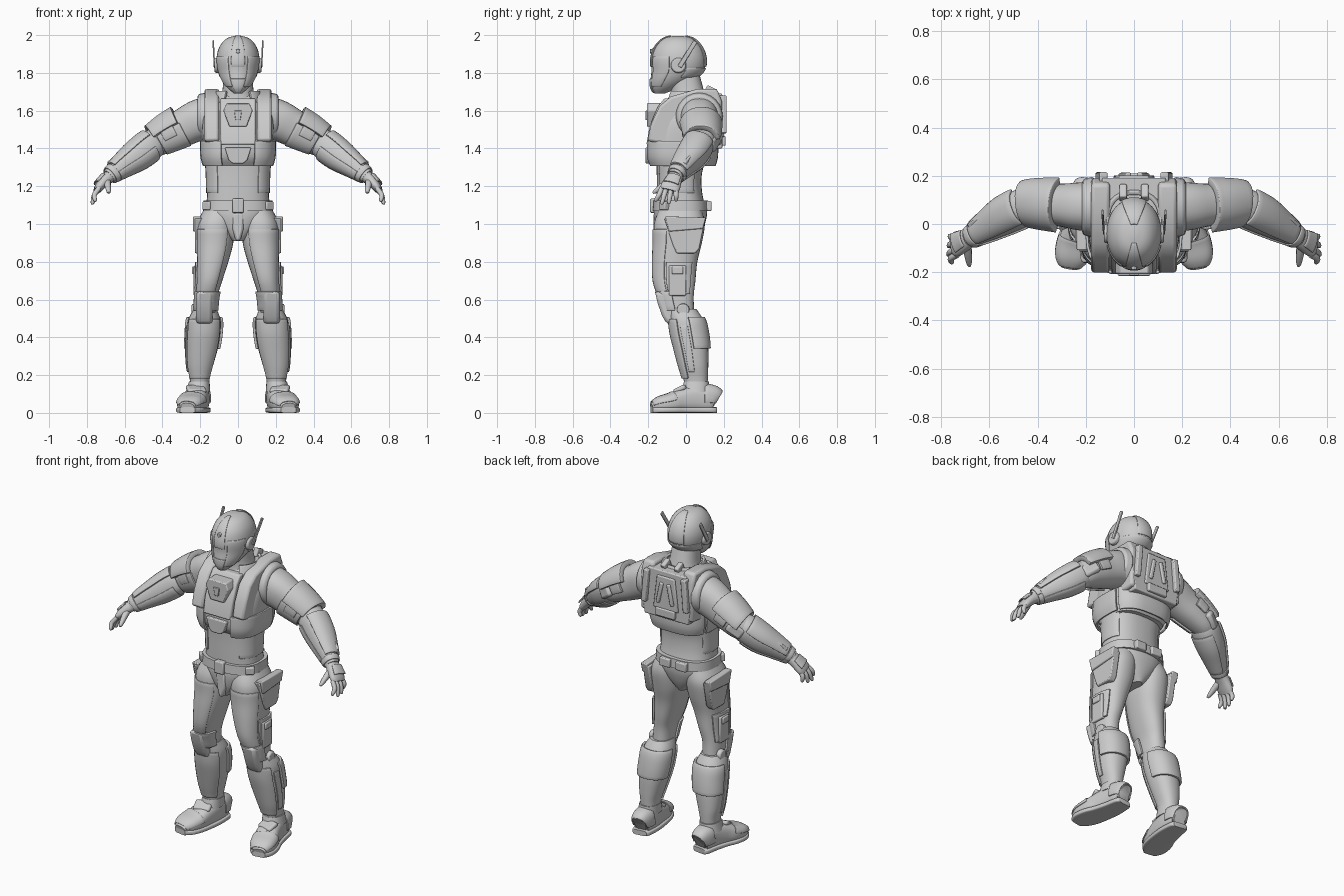
import bpy, bmesh, math
from mathutils import Vector, Matrix

cube = bpy.data.objects.get("Cube")
if cube:
    bpy.data.objects.remove(cube)

grey = bpy.data.materials.new("armour grey")
grey.use_nodes = True
COLOUR = (0.6, 0.6, 0.6, 1)
grey.diffuse_color = COLOUR
grey.node_tree.nodes["Principled BSDF"].inputs["Base Color"].default_value = COLOUR
X, Y, Z = Vector((1, 0, 0)), Vector((0, 1, 0)), Vector((0, 0, 1))


def finish(name, bm, mirror=False, bevel=0, thick=0):
    """Turn a bmesh into a shaded object with its modifiers."""
    mesh = bpy.data.meshes.new(name)
    bm.to_mesh(mesh)
    bm.free()
    mesh.materials.append(grey)
    ob = bpy.data.objects.new(name, mesh)
    bpy.context.collection.objects.link(ob)
    if thick:
        mod = ob.modifiers.new("thickness", "SOLIDIFY")
        mod.thickness, mod.offset = thick, 1
    if bevel:
        mod = ob.modifiers.new("bevel", "BEVEL")
        mod.width, mod.segments, mod.limit_method = bevel, 2, "ANGLE"
    if mirror:
        mod = ob.modifiers.new("mirror", "MIRROR")
        mod.use_mirror_merge = False
    bpy.ops.object.select_all(action="DESELECT")
    ob.select_set(True)
    bpy.context.view_layer.objects.active = ob
    bpy.ops.object.shade_smooth_by_angle(angle=math.radians(35))
    return ob


def spline(rows, t):
    """Smoothly sample rows of (x, y, z, radius, radius)."""
    i = min(int(t), len(rows) - 2)
    f = t - i
    a, b, c, d = (rows[max(0, min(len(rows) - 1, i + k))] for k in (-1, 0, 1, 2))
    return [q + f / 2 * (r - p + f * (2*p - 5*q + 4*r - s + f * (3*(q - r) + s - p)))
            for p, q, r, s in zip(a, b, c, d)]


def loft(name, rows, ref=X, along=Z, power=2.3, arc=None, span=None, thick=0.01,
         mirror=False, sides=32, grow=0):
    """Skin rounded rings; an arc makes an open plate that hugs the same form."""
    lo, hi = span or (0, len(rows) - 1)
    steps = max(2, round((hi - lo) * 4))
    start, end = arc or (0, 360)
    count = sides if not arc else max(6, round((end - start) / 360 * sides))
    bm, rings = bmesh.new(), []
    for s in range(steps + 1):
        t = lo + (hi - lo) * s / steps
        row = spline(rows, t)
        if along:
            tan = along
        else:
            top = len(rows) - 1
            tan = (Vector(spline(rows, min(top, t + .2))[:3])
                   - Vector(spline(rows, max(0, t - .2))[:3])).normalized()
        u = (ref - tan * ref.dot(tan)).normalized()
        v = tan.cross(u)
        ring = []
        for k in range(count + (1 if arc else 0)):
            a = math.radians(start + (end - start) * k / count)
            c, d = math.cos(a), math.sin(a)
            p = u * math.copysign(abs(c) ** (2 / power), c) * (row[3] + grow)
            p += v * math.copysign(abs(d) ** (2 / power), d) * (row[4] + grow)
            ring.append(bm.verts.new(Vector(row[:3]) + p))
        rings.append(ring)
    for r0, r1 in zip(rings, rings[1:]):
        for k in range(count):
            j = (k + 1) % len(r0)
            bm.faces.new((r0[k], r0[j], r1[j], r1[k]))
    if not arc:
        bm.faces.new(rings[0][::-1])
        bm.faces.new(rings[-1])
    return finish(name, bm, mirror, bevel=0.003 if arc else 0, thick=thick if arc else 0)


def prism(name, pts, lo, hi, axis="x", mirror=False, bevel=0.006):
    """Extrude a flat profile: (y, z) points along x, or (x, z) points along y."""
    bm = bmesh.new()
    place = (lambda a, b, w: (w, a, b)) if axis == "x" else (lambda a, b, w: (a, w, b))
    ends = [[bm.verts.new(place(a, b, w)) for a, b in pts] for w in (lo, hi)]
    for ring in ends:
        bm.faces.new(ring)
    for k in range(len(pts)):
        j = (k + 1) % len(pts)
        bm.faces.new((ends[0][k], ends[0][j], ends[1][j], ends[1][k]))
    bmesh.ops.recalc_face_normals(bm, faces=bm.faces)
    return finish(name, bm, mirror, bevel)


def block(name, loc, size, tilt=(0, 0, 0), mirror=False, bevel=0.006):
    bm = bmesh.new()
    bmesh.ops.create_cube(bm, size=1)
    bm.transform(Matrix.Diagonal((*size, 1)))
    for angle, axis in zip(tilt, "XYZ"):
        bm.transform(Matrix.Rotation(math.radians(angle), 4, axis))
    bm.transform(Matrix.Translation(loc))
    return finish(name, bm, mirror, bevel)


def disc(name, loc, radius, depth, axis=X, sides=24, mirror=False, bevel=0.006):
    bm = bmesh.new()
    bmesh.ops.create_cone(bm, cap_ends=True, segments=sides, radius1=radius,
                          radius2=radius * 0.9, depth=depth)
    bm.transform(Matrix.Translation(loc) @ Z.rotation_difference(axis).to_matrix().to_4x4())
    return finish(name, bm, mirror, bevel)


# Helmet, crest, face plates and ear antennas
head = [(0, -.14, 1.69, .02, .025), (0, -.112, 1.72, .055, .072), (0, -.078, 1.76, .085, .11),
        (0, -.045, 1.81, .106, .138), (0, -.04, 1.87, .114, .145), (0, -.04, 1.925, .104, .13),
        (0, -.04, 1.965, .08, .1), (0, -.04, 1.987, .05, .065), (0, -.04, 1.996, .012, .016)]
loft("helmet", head, power=2.1)
for name, arc in (("brow_crest", (-107, -73)), ("rear_crest", (65, 115))):
    loft(name, head, power=2.1, arc=arc, span=(3.4, 7.5), thick=.006)
loft("cheek_plate", head, power=2.1, arc=(-66, -18), span=(1.2, 4.3), thick=.006, mirror=True)
loft("chin_guard", head, power=2.1, arc=(-115, -65), span=(.3, 2.2), thick=.006)
loft("helmet_rim", head, power=2.1, arc=(15, 165), span=(2.4, 3.3), thick=.006)
disc("brow_stud", (0, -.18, 1.915), .014, .02, -Y, sides=6, bevel=.002)
disc("ear_disc", (.112, -.04, 1.84), .042, .024, mirror=True)
block("antenna", (.128, .008, 1.9), (.008, .024, .16), (-32, 3, 0), mirror=True, bevel=.003)
loft("neck", [(0, .02, 1.63, .11, .11), (0, .01, 1.69, .085, .09), (0, -.01, 1.8, .075, .08)])
loft("collar", [(0, .02, 1.64, .125, .125), (0, .02, 1.7, .1, .1)], arc=(-60, 240), thick=.016)

# Torso core and chest armour
loft("abdomen", [(0, -.025, 1.08, .17, .13), (0, -.035, 1.17, .163, .12),
                 (0, -.035, 1.27, .165, .12), (0, -.02, 1.38, .175, .14)], power=2.5)
belly = [(0, -.035, 1.15, .163, .12), (0, -.035, 1.25, .165, .12), (0, -.03, 1.34, .17, .13)]
loft("side_belly_plate", belly, arc=(-55, 35), span=(.2, 1.9), thick=.006, power=2.5, mirror=True)
loft("chest", [(0, -.02, 1.31, .165, .14), (0, -.02, 1.36, .18, .172), (0, -.015, 1.45, .188, .178),
               (0, .01, 1.57, .185, .155), (0, .03, 1.65, .15, .12), (0, .03, 1.69, .1, .09)], power=3)
ribs = [(0, -.02, 1.31, .175, .165), (0, -.022, 1.36, .188, .18), (0, -.022, 1.44, .19, .18)]
loft("rib_plate", ribs, arc=(-72, 20), power=3, thick=.012, mirror=True)
loft("lumbar_band", ribs, arc=(25, 155), power=3, thick=.012)
prism("sternum_guard", [(-.07, 1.405), (-.05, 1.34), (-.03, 1.32), (.03, 1.32), (.05, 1.34), (.07, 1.405)],
      -.215, -.1, "y")
prism("shoulder_strap", [(-.205, 1.44), (-.185, 1.53), (-.14, 1.625), (-.08, 1.675), (.06, 1.715),
                         (.165, 1.715), (.19, 1.65), (.19, 1.42), (0, 1.4)], .1, .178, mirror=True, bevel=.014)
prism("breast_panel", [(-.21, 1.42), (-.192, 1.52), (-.15, 1.62), (-.115, 1.665), (0, 1.66), (0, 1.42)],
      -.094, .094, bevel=.008)
prism("chest_badge", [(-.045, 1.515), (.045, 1.515), (.078, 1.6), (.06, 1.64), (-.06, 1.64), (-.078, 1.6)],
      -.207, -.1, "y")
prism("badge_core", [(-.013, 1.55), (.013, 1.55), (.02, 1.6), (-.02, 1.6)], -.214, -.19, "y", bevel=.003)

# Backpack
prism("back_plate", [(-.15, 1.4), (.15, 1.4), (.165, 1.5), (.13, 1.69), (-.13, 1.69), (-.165, 1.5)], .1, .192, "y")
prism("back_panel", [(-.085, 1.46), (.085, 1.46), (.06, 1.66), (-.06, 1.66)], .15, .202, "y")
block("back_rail", (.135, .185, 1.58), (.034, .06, .2), (0, -5, 0), mirror=True)
block("back_fin", (.036, .198, 1.56), (.024, .03, .13), (0, -12, 0), mirror=True)
block("back_latch", (0, .19, 1.44), (.13, .04, .05))
block("neck_vent", (.045, .13, 1.7), (.03, .06, .05), (-25, 0, 0), mirror=True)

# Belt and pelvis
loft("pelvis", [(0, -.04, .91, .035, .1), (0, -.035, .97, .11, .125), (0, -.03, 1.04, .17, .14),
                (0, -.028, 1.1, .178, .14)])
loft("belt", [(0, -.028, 1.07, .185, .148), (0, -.028, 1.125, .182, .145)], power=2.6)
block("buckle", (0, -.172, 1.097), (.06, .036, .075))
block("belt_side_clip", (.15, -.1, 1.097), (.05, .07, .045), (0, 0, 38), mirror=True)
block("belt_back_pouch", (.055, .115, 1.095), (.07, .04, .052), mirror=True)
prism("groin_guard", [(-.032, 1.06), (.032, 1.06), (.028, .97), (.012, .91), (-.012, .91), (-.028, .97)],
      -.172, -.05, "y", bevel=.014)

# Thighs with plates and pouches
thigh = [(.17, -.035, .53, .055, .078), (.165, -.052, .62, .058, .093), (.15, -.06, .7, .067, .11),
         (.134, -.057, .8, .083, .117), (.122, -.043, .9, .097, .127), (.117, -.035, 1.0, .1, .135),
         (.1, -.03, 1.07, .085, .115)]
loft("thigh", thigh, mirror=True)
loft("thigh_front_plate", thigh, arc=(-125, -25), span=(1.2, 4.7), thick=.007, mirror=True)
loft("thigh_outer_plate", thigh, arc=(-20, 45), span=(1.1, 3), thick=.012, mirror=True)
prism("hip_pouch", [(-.115, 1.03), (.1, 1.02), (.07, .87), (.05, .845), (-.05, .845), (-.07, .89)], .185, .228, mirror=True)
prism("hip_pouch_flap", [(-.11, 1.04), (.105, 1.035), (.09, .975), (-.09, .96)], .195, .238, mirror=True)
block("thigh_pouch", (.215, -.045, .7), (.04, .09, .16), mirror=True)
block("thigh_clip", (.225, -.045, .755), (.038, .06, .04), mirror=True)

# Knees and lower legs
shin = [(.203, .055, .13, .048, .058), (.203, .05, .19, .054, .066), (.2, .042, .25, .068, .076),
        (.19, .03, .34, .083, .088), (.182, .016, .42, .088, .094), (.178, .003, .49, .086, .09),
        (.174, -.02, .55, .062, .075)]
loft("shin", shin, mirror=True)
loft("shin_guard", shin, arc=(-150, -30), span=(.9, 5.1), thick=.01, mirror=True)
loft("calf_guard", shin, arc=(5, 175), span=(3, 5.2), thick=.014, mirror=True)
loft("outer_shin_plate", shin, arc=(-22, 0), span=(1.5, 4.6), thick=.008, mirror=True)
prism("knee_pad", [(-.165, .645), (-.15, .58), (-.125, .51), (-.1, .47), (-.03, .48), (-.04, .62)],
      .135, .222, mirror=True, bevel=.016)
loft("knee_wrap", thigh, arc=(-170, -10), span=(.2, 1.3), thick=.012, mirror=True)
disc("knee_hinge", (.23, -.015, .545), .035, .03, mirror=True)

# Boots
boot = [(.203, .16, .065, .035, .05), (.205, .14, .072, .05, .068), (.21, .06, .075, .06, .073),
        (.225, -.02, .066, .067, .064), (.243, -.08, .052, .073, .05), (.26, -.14, .042, .064, .04),
        (.268, -.182, .03, .035, .022)]
loft("boot", boot, along=None, power=2.7, mirror=True)
sole = [(x, y, .015, r + .006, .015) for x, y, z, r, h in boot]
loft("sole", sole, along=None, power=5, mirror=True)
loft("toe_cap", boot, along=None, power=2.7, arc=(5, 175), span=(3.7, 5.7), thick=.006, mirror=True)
loft("heel_guard", boot, along=None, power=2.7, arc=(-10, 190), span=(.3, 1.6), thick=.008, mirror=True)
loft("ankle_cuff", [(.21, .05, .11, .062, .075), (.205, .055, .165, .055, .066)], mirror=True)
block("instep_strap", (.222, -.025, .125), (.1, .07, .026), (25, 0, -14), mirror=True, bevel=.01)

# Arms
upper = [(.15, .07, 1.565, .1, .115), (.22, .073, 1.545, .1, .108), (.29, .078, 1.51, .09, .1),
         (.36, .083, 1.475, .084, .092), (.43, .085, 1.435, .074, .078), (.47, .07, 1.41, .06, .066)]
fore = [(.42, .09, 1.445, .06, .066), (.46, .07, 1.418, .077, .08), (.53, .035, 1.365, .075, .078),
        (.6, -.008, 1.315, .06, .062), (.66, -.045, 1.27, .044, .046), (.685, -.06, 1.25, .038, .038)]
arm = dict(ref=Y, along=None, mirror=True)
loft("upper_arm", upper, **arm)
disc("shoulder_ring", (.19, .07, 1.57), .128, .05, mirror=True, bevel=.012)
loft("shoulder_pad", upper, arc=(15, 165), span=(2.1, 4.1), thick=.03, **arm)
loft("shoulder_pad_rim", upper, arc=(-10, 190), span=(2.5, 3.4), thick=.016, **arm)
loft("bicep_plate", upper, arc=(165, 250), span=(2, 3.8), thick=.012, **arm)
loft("forearm", fore, **arm)
loft("forearm_top_plate", fore, arc=(25, 150), span=(1, 3.8), thick=.012, **arm)
loft("forearm_under_plate", fore, arc=(190, 330), span=(1.2, 3.9), thick=.008, **arm)
loft("wrist_cuff", fore, arc=(0, 359), span=(3.9, 4.5), thick=.008, **arm)
block("elbow_pad", (.44, .145, 1.435), (.1, .045, .07), (0, 35, -25), mirror=True, bevel=.014)
block("wrist_unit", (.638, .005, 1.35), (.11, .05, .026), (0, 36, -32), mirror=True)

# Hands
loft("palm", [(.67, -.05, 1.26, .036, .034), (.705, -.068, 1.23, .046, .03), (.735, -.083, 1.195, .052, .024),
              (.748, -.09, 1.175, .046, .018)], **arm)
loft("hand_plate", [(.695, -.06, 1.24, .04, .032), (.735, -.08, 1.2, .05, .028)], arc=(40, 140), thick=.008, **arm)
for name, y0, x1, y1, z1 in (("index", -.128, .757, -.158, 1.118), ("middle", -.104, .77, -.126, 1.104),
                             ("ring", -.078, .768, -.09, 1.106), ("little", -.053, .757, -.052, 1.12)):
    loft(name + "_finger", [(.735, y0, 1.19, .013, .013), (.76, (y0 + y1) / 2, 1.155, .013, .013),
                            (x1, y1, z1 + .01, .01, .01), (x1, y1, z1, .005, .005)], sides=12, **arm)
loft("thumb", [(.695, -.075, 1.235, .02, .02), (.69, -.12, 1.205, .017, .017),
               (.685, -.16, 1.175, .012, .012), (.683, -.175, 1.165, .006, .006)],
     ref=X, along=None, mirror=True, sides=12)
